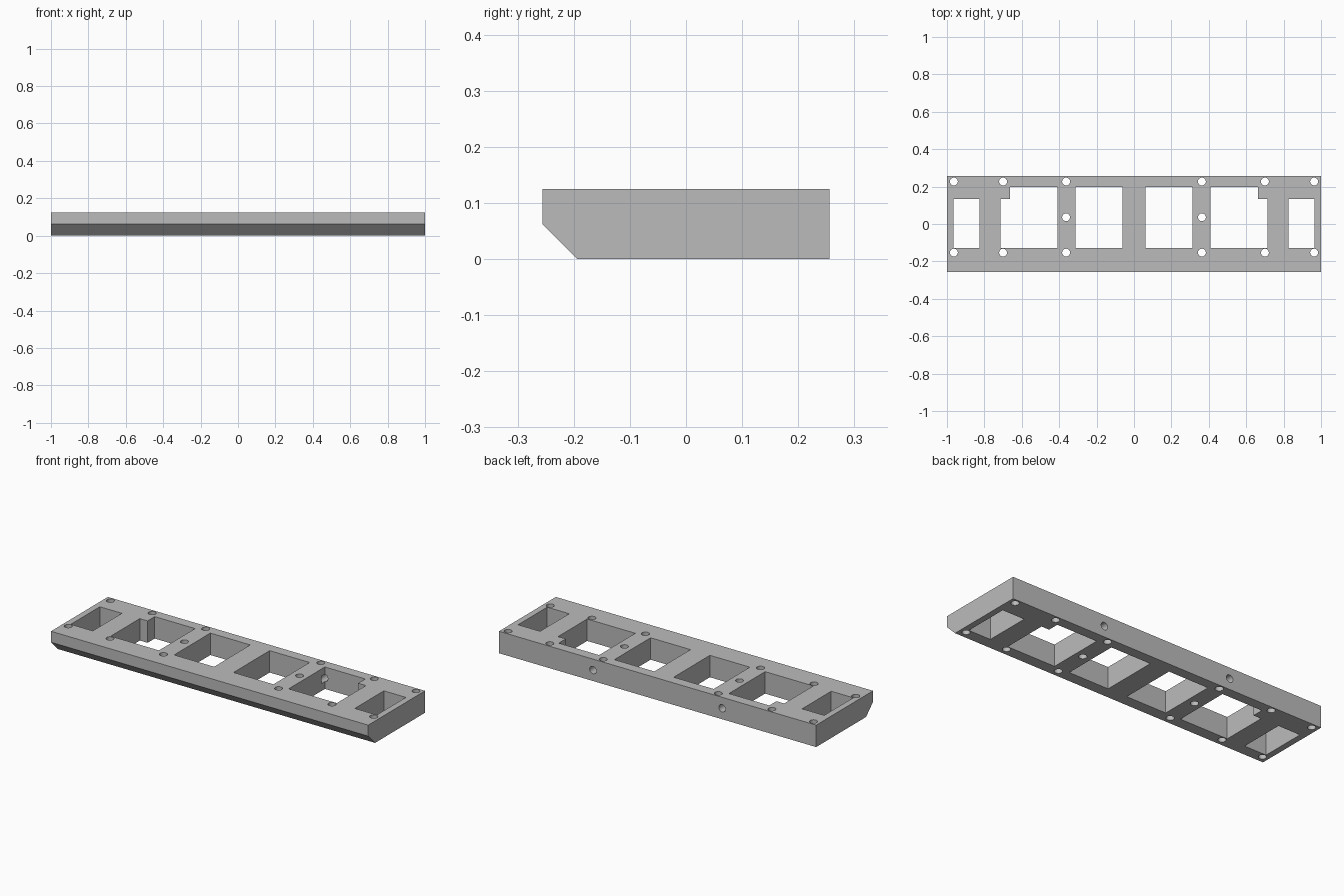
import bpy, bmesh
from math import radians
from mathutils import Matrix

old = bpy.data.objects.get("Cube")
if old:
    bpy.data.objects.remove(old, do_unlink=True)

HEIGHT = 0.125
BACK = 0.256
CHAMFER = 0.0625
HOLE_R = 0.021

grey = bpy.data.materials.new("light_grey")
grey.use_nodes = True
colour = (0.5, 0.5, 0.5, 1)
grey.diffuse_color = colour
grey.node_tree.nodes["Principled BSDF"].inputs["Base Color"].default_value = colour


def add_prism(bm, points, direction):
    """Extrude a closed outline of 3D points along a direction."""
    face = bm.faces.new([bm.verts.new(p) for p in points])
    new = bmesh.ops.extrude_face_region(bm, geom=[face])["geom"]
    verts = [v for v in new if isinstance(v, bmesh.types.BMVert)]
    bmesh.ops.translate(bm, verts=verts, vec=direction)


def add_hole(bm, matrix, depth):
    bmesh.ops.create_cone(bm, cap_ends=True, segments=32, radius1=HOLE_R,
                          radius2=HOLE_R, depth=depth, matrix=matrix)


def make_object(name, bm):
    bmesh.ops.recalc_face_normals(bm, faces=bm.faces)
    mesh = bpy.data.meshes.new(name)
    bm.to_mesh(mesh)
    bm.free()
    mesh.materials.append(grey)
    obj = bpy.data.objects.new(name, mesh)
    bpy.context.collection.objects.link(obj)
    return obj


# Long bar with a chamfered lower front edge
bm = bmesh.new()
profile = [(-BACK, HEIGHT), (-BACK, CHAMFER), (CHAMFER - BACK, 0), (BACK, 0), (BACK, HEIGHT)]
add_prism(bm, [(-1, y, z) for y, z in profile], (2, 0, 0))
plate = make_object("mounting_plate", bm)

# Window outlines on one half: end, notched and inner
FRONT, SHORT, LONG = -0.128, 0.134, 0.198
windows = [
    [(0.826, FRONT), (0.965, FRONT), (0.965, SHORT), (0.826, SHORT)],
    [(0.409, FRONT), (0.713, FRONT), (0.713, SHORT),
     (0.664, SHORT), (0.664, LONG), (0.409, LONG)],
    [(0.061, FRONT), (0.313, FRONT), (0.313, LONG), (0.061, LONG)],
]
screw_holes = [(x, y) for x in (0.963, 0.7, 0.363) for y in (0.227, -0.153)]
screw_holes.append((0.363, 0.036))

# Cutters, mirrored to both halves
through = bmesh.new()
rear = bmesh.new()
for side in (-1, 1):
    for outline in windows:
        add_prism(through, [(side * x, y, -0.1) for x, y in outline], (0, 0, 0.4))
    for x, y in screw_holes:
        add_hole(through, Matrix.Translation((side * x, y, HEIGHT / 2)), 0.4)
    # Horizontal hole from the back face into the notched window
    add_hole(rear, Matrix.Translation((side * 0.407, 0.24, HEIGHT / 2))
             @ Matrix.Rotation(radians(90), 4, "X"), 0.14)

bpy.context.view_layer.objects.active = plate
plate.select_set(True)
for name, cut in (("through_cutter", through), ("rear_cutter", rear)):
    cutter = make_object(name, cut)
    cutter.hide_render = True
    mod = plate.modifiers.new(name, "BOOLEAN")
    mod.operation = "DIFFERENCE"
    mod.solver = "EXACT"
    mod.object = cutter
    bpy.ops.object.modifier_apply(modifier=name)
    bpy.data.objects.remove(cutter, do_unlink=True)

bpy.ops.object.shade_smooth_by_angle(angle=radians(30))
